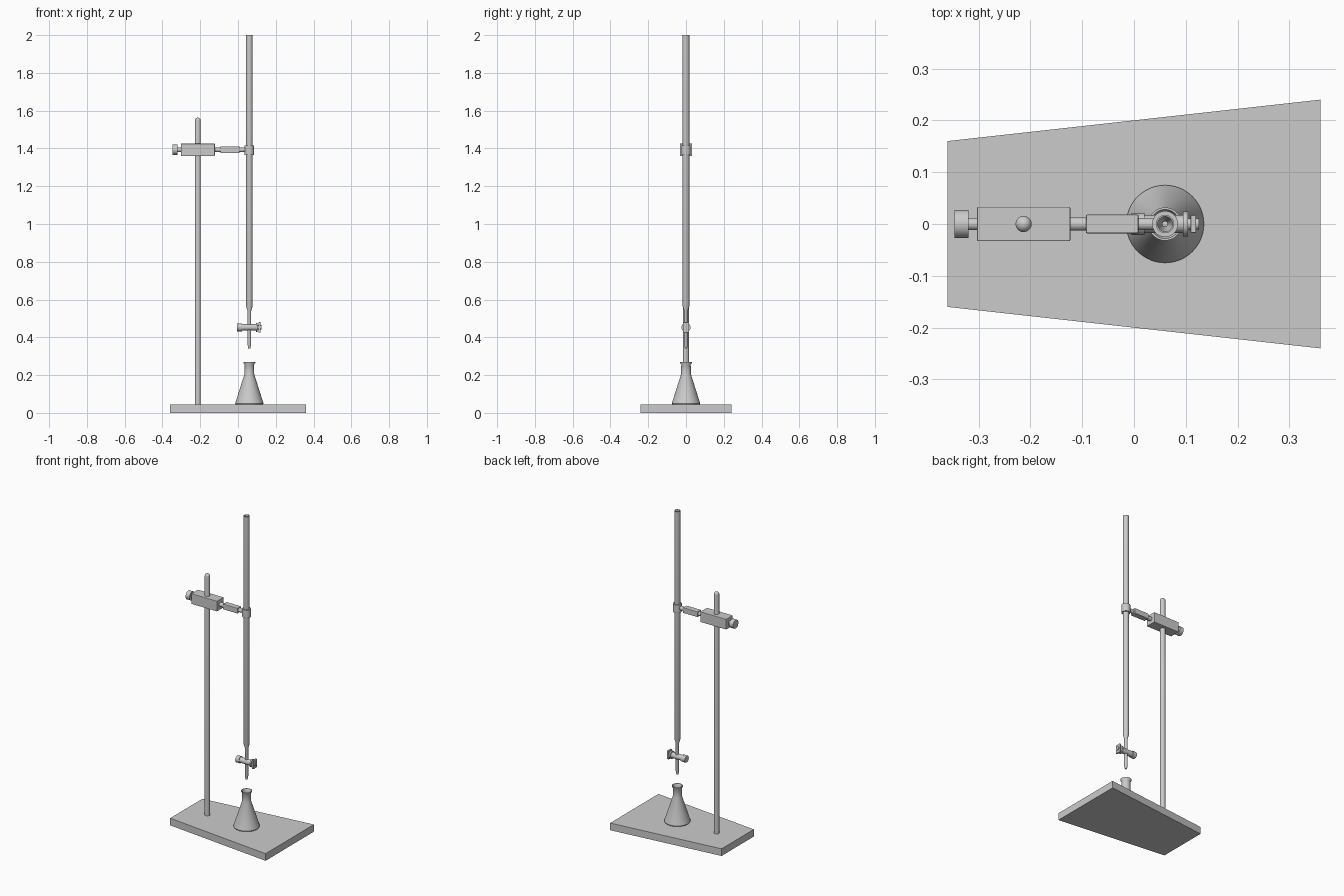
import bpy, bmesh, math
from mathutils import Matrix, Vector

if "Cube" in bpy.data.objects:
    bpy.data.objects.remove(bpy.data.objects["Cube"])

BX, CLAMP_Z, COCK_Z, ROD_X = 0.06, 1.393, 0.453, -0.213


def finish(name, bm, smooth=True):
    bmesh.ops.recalc_face_normals(bm, faces=bm.faces)
    me = bpy.data.meshes.new(name)
    bm.to_mesh(me)
    bm.free()
    ob = bpy.data.objects.new(name, me)
    bpy.context.collection.objects.link(ob)
    if smooth:
        bpy.ops.object.select_all(action='DESELECT')
        ob.select_set(True)
        bpy.context.view_layer.objects.active = ob
        bpy.ops.object.shade_smooth_by_angle(angle=math.radians(35))
    return ob


def lathe(name, profile, loc, along_x=False, closed=False, n=40):
    """Spin (radius, height) pairs around z, or around x when along_x is set."""
    bm = bmesh.new()
    pts = profile + [profile[0]] if closed else profile
    vs = [bm.verts.new((r, 0, h)) for r, h in pts]
    es = [bm.edges.new(p) for p in zip(vs, vs[1:])]
    bmesh.ops.spin(bm, geom=vs + es, cent=(0, 0, 0), axis=(0, 0, 1),
                   angle=math.tau, steps=n)
    bmesh.ops.remove_doubles(bm, verts=bm.verts, dist=1e-5)
    if along_x:
        bm.transform(Matrix.Rotation(math.pi / 2, 4, 'Y'))
    bm.transform(Matrix.Translation(loc))
    return finish(name, bm)


def rod_x(name, x0, x1, r, z, n=32):
    return lathe(name, [(0, x0), (r, x0), (r, x1), (0, x1)], (0, 0, z), True, n=n)


def box(name, x0, x1, hy, z0, z1, bevel=0.0):
    bm = bmesh.new()
    bmesh.ops.create_cube(bm, size=1)
    bm.transform(Matrix.Translation(((x0 + x1) / 2, 0, (z0 + z1) / 2))
                 @ Matrix.Diagonal((x1 - x0, 2 * hy, z1 - z0, 1)))
    if bevel:
        bmesh.ops.bevel(bm, geom=bm.edges[:], offset=bevel, segments=2,
                        profile=0.5, affect='EDGES')
    return finish(name, bm, smooth=False)


# Tapered base plate
bm = bmesh.new()
bottom = bm.faces.new([bm.verts.new((x, y, 0)) for x, y in
                       ((-0.36, -0.16), (0.36, -0.24), (0.36, 0.24), (-0.36, 0.16))])
ext = bmesh.ops.extrude_face_region(bm, geom=[bottom], use_keep_orig=True)
bmesh.ops.translate(bm, vec=(0, 0, 0.045),
                    verts=[v for v in ext['geom'] if isinstance(v, bmesh.types.BMVert)])
finish("base_plate", bm, smooth=False)

# Upright rod with domed top
R = 0.0155
dome = [(R * math.cos(a * math.pi / 12), 1.548 + R * math.sin(a * math.pi / 12)) for a in range(6)]
lathe("support_rod", [(0, 0.04), (R, 0.04)] + dome + [(0, 1.548 + R)], (ROD_X, 0, 0))

# Clamp: boss block, tightening knob, arm
box("clamp_block", -0.303, -0.123, 0.033, 1.36, 1.425, 0.002)
rod_x("knob_shaft", -0.325, -0.295, 0.012, CLAMP_Z)
rod_x("clamp_knob", -0.346, -0.319, 0.027, CLAMP_Z)
rod_x("arm_shaft", -0.13, -0.085, 0.013, CLAMP_Z)
box("clamp_arm", -0.093, 0.009, 0.018, CLAMP_Z - 0.017, CLAMP_Z + 0.017, 0.003)
rod_x("ring_shaft", 0.0, 0.039, 0.012, CLAMP_Z)
lathe("clamp_ring", [(0.017, -0.025), (0.025, -0.025), (0.025, 0.025), (0.017, 0.025)],
      (BX, 0, CLAMP_Z - 0.002), closed=True)

# Burette glass: tube, shoulder, outlet stem and tip
lathe("burette_tube", [(0.0175, 2.0), (0.0175, 0.565), (0.010, 0.54), (0.010, 0.365),
                       (0.006, 0.342), (0.003, 0.342), (0.005, 0.365), (0.005, 0.54),
                       (0.0145, 0.567), (0.0145, 2.0)], (BX, 0, 0), closed=True)

# Stopcock: barrel, end collars, plug handle
rod_x("stopcock_barrel", 0.004, 0.1, 0.017, COCK_Z)
for i, (x0, x1, r) in enumerate(((0.011, 0.02, 0.021), (0.095, 0.104, 0.024))):
    rod_x(f"stopcock_collar_{i + 1}", x0, x1, r, COCK_Z)
rod_x("stopcock_nut", -0.005, 0.012, 0.021, COCK_Z, 12)
rod_x("handle_stem", 0.1, 0.125, 0.011, COCK_Z)
box("stopcock_handle", 0.109, 0.12, 0.017, COCK_Z - 0.027, COCK_Z + 0.027, 0.002)

# Conical flask: hollow, with flared lip
lathe("conical_flask", [(0, 0.045), (0.073, 0.045), (0.075, 0.05), (0.026, 0.205),
                        (0.025, 0.255), (0.032, 0.266), (0.032, 0.27), (0.028, 0.27),
                        (0.022, 0.256), (0.022, 0.205), (0.069, 0.053), (0, 0.05)],
      (BX, 0, 0), n=48)
